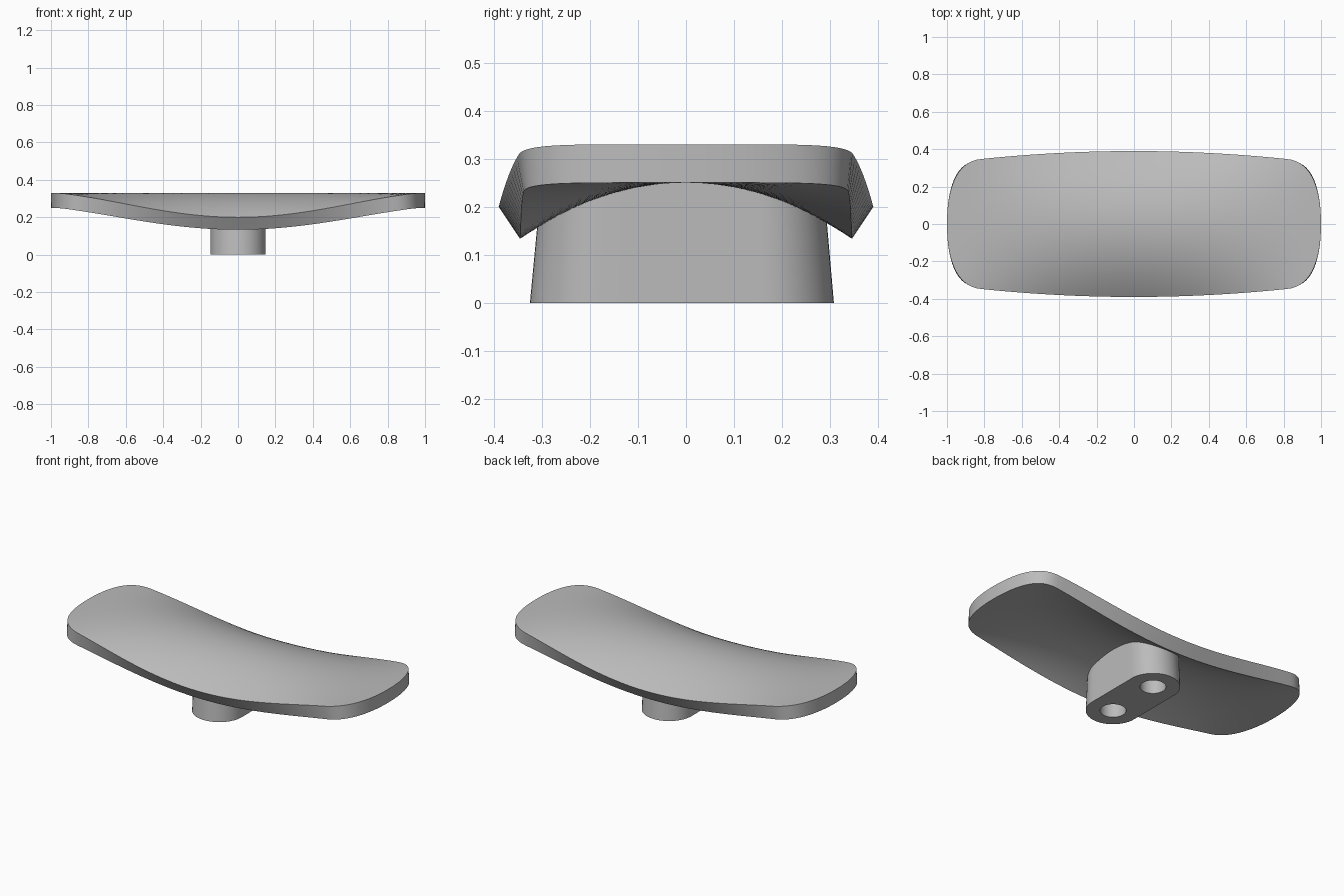
import bpy, bmesh
from math import cos, sin, pi
from mathutils import Vector

cube = bpy.data.objects.get("Cube")
if cube:
    bpy.data.objects.remove(cube, do_unlink=True)

grey = bpy.data.materials.new("satin grey")
grey.use_nodes = True
colour = (0.5, 0.5, 0.5, 1)
grey.diffuse_color = colour
grey.node_tree.nodes["Principled BSDF"].inputs["Base Color"].default_value = colour

TOP, THICK, BEND = 0.33, 0.08, 0.855


def bend(x):
    """Crosswise curvature: strongest mid-length, fading to flat ends."""
    return BEND * max(0.0, 1 - x * x) ** 1.5


def surface(x, y, depth=0.0):
    """Point on the arched top, pushed down along the normal by depth."""
    slope_x = 3 * BEND * x * max(0.0, 1 - x * x) ** 0.5 * y * y
    normal = Vector((-slope_x, 2 * bend(x) * y, 1)).normalized()
    return Vector((x, y, TOP - bend(x) * y * y)) - normal * depth


def finish(bm, name):
    bmesh.ops.recalc_face_normals(bm, faces=bm.faces)
    mesh = bpy.data.meshes.new(name)
    bm.to_mesh(mesh)
    bm.free()
    mesh.materials.append(grey)
    obj = bpy.data.objects.new(name, mesh)
    bpy.context.collection.objects.link(obj)
    bpy.ops.object.select_all(action='DESELECT')
    obj.select_set(True)
    bpy.context.view_layer.objects.active = obj
    bpy.ops.object.shade_smooth_by_angle()


def bridge(bm, a, b):
    for i in range(len(a)):
        j = (i + 1) % len(a)
        bm.faces.new((a[i], a[j], b[j], b[i]))


# Plate outline: rounded end and corner, then a gently bowed long side
ctrl = [Vector(p) for p in ((1, 0), (1, 0.19), (0.95, 0.333), (0.82, 0.347))]
quarter = []
for i in range(18):
    t = i / 18
    s = 1 - t
    p = ctrl[0] * s**3 + ctrl[1] * 3 * s * s * t + ctrl[2] * 3 * s * t * t + ctrl[3] * t**3
    quarter.append((p.x, p.y))
for i in range(17):
    x = 0.82 * (1 - i / 16)
    quarter.append((x, 0.39 - 0.064 * x * x))
half = quarter + [(-x, y) for x, y in quarter[-2::-1]]
outline = half + [(x, -y) for x, y in half[-2:0:-1]]

# Plate: top and underside in concentric rings, joined by the rim
bm = bmesh.new()
RINGS = 20
rims = []
for depth in (0, THICK):
    rings = [[bm.verts.new(surface(x * k / RINGS, y * k / RINGS, depth)) for x, y in outline]
             for k in range(1, RINGS + 1)]
    centre = bm.verts.new(surface(0, 0, depth))
    for i in range(len(outline)):
        bm.faces.new((centre, rings[0][i], rings[0][(i + 1) % len(outline)]))
    for a, b in zip(rings, rings[1:]):
        bridge(bm, a, b)
    rims.append(rings[-1])
bridge(bm, *rims)
finish(bm, "plate")

# Mounting block: slot-shaped post with two blind screw holes
RADIUS, HOLE, HOLE_DEPTH = 0.148, 0.071, 0.19
centres = (0.16, -0.177)
slot = []
for side, cy in zip((1, -1), centres):
    slot += [(side * RADIUS * cos(pi * i / 24), cy + side * RADIUS * sin(pi * i / 24))
             for i in range(25)]
    step = (centres[1] - centres[0]) * side / 8
    slot += [(-side * RADIUS, cy + step * i) for i in range(1, 8)]

bm = bmesh.new()
base = [bm.verts.new((x, y, 0)) for x, y in slot]
head = [bm.verts.new(surface(x, y, THICK / 2)) for x, y in slot]
bridge(bm, base, head)
bm.faces.new(head)
loops = [base]
for cy in centres:
    circle = [(HOLE * cos(pi * i / 16), cy + HOLE * sin(pi * i / 16)) for i in range(32)]
    mouth = [bm.verts.new((x, y, 0)) for x, y in circle]
    end = [bm.verts.new((x, y, HOLE_DEPTH)) for x, y in circle]
    bridge(bm, mouth, end)
    bm.faces.new(end)
    loops.append(mouth)
edges = [bm.edges.get((lp[i - 1], lp[i])) for lp in loops for i in range(len(lp))]
bmesh.ops.triangle_fill(bm, edges=edges, use_beauty=True, normal=(0, 0, -1))
finish(bm, "mounting_block")
